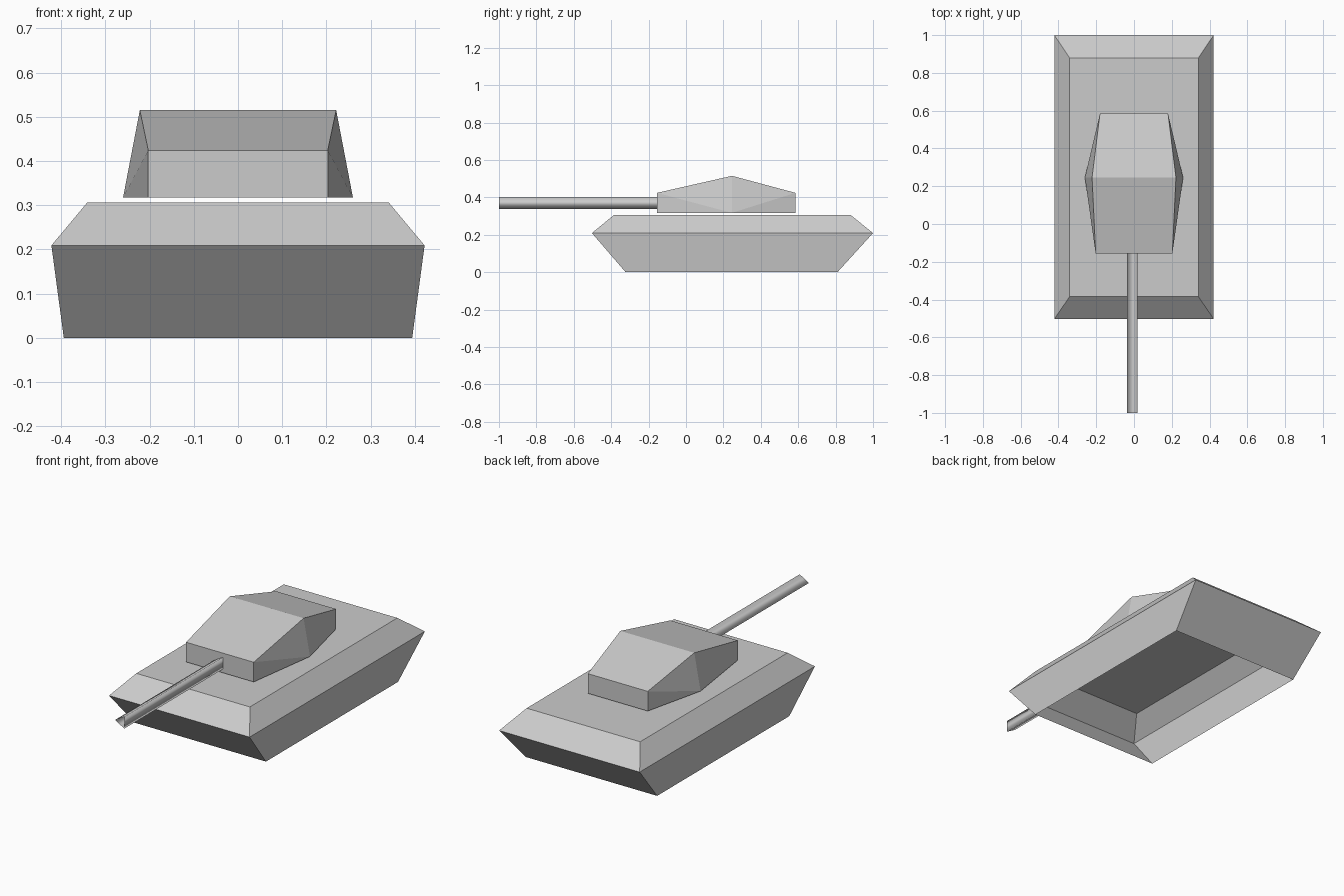
import bpy
import bmesh
import math

cube = bpy.data.objects.get("Cube")
if cube:
    bpy.data.objects.remove(cube, do_unlink=True)

grey = bpy.data.materials.new("plain grey")
grey.use_nodes = True
colour = (0.6, 0.6, 0.6, 1)
grey.diffuse_color = colour
grey.node_tree.nodes["Principled BSDF"].inputs["Base Color"].default_value = colour


def finish(name, bm, smooth=False):
    """Turn a bmesh into a named grey object."""
    for face in bm.faces:
        face.smooth = smooth
    mesh = bpy.data.meshes.new(name)
    bm.to_mesh(mesh)
    bm.free()
    mesh.materials.append(grey)
    obj = bpy.data.objects.new(name, mesh)
    bpy.context.collection.objects.link(obj)
    return obj


def add_ring(bm, points):
    return [bm.verts.new(p) for p in points]


def bridge(bm, a, b):
    """Join two closed rings with quads."""
    n = len(a)
    for i in range(n):
        j = (i + 1) % n
        bm.faces.new((a[i], a[j], b[j], b[i]))


# Hull: rectangular rings from the open underside up to the deck
bm = bmesh.new()
rings = []
for half, front, back, z in ((0.394, -0.323, 0.81, 0),
                             (0.422, -0.503, 1.0, 0.209),
                             (0.341, -0.385, 0.88, 0.306)):
    rings.append(add_ring(bm, ((-half, front, z), (half, front, z),
                               (half, back, z), (-half, back, z))))
bridge(bm, rings[0], rings[1])
bridge(bm, rings[1], rings[2])
bm.faces.new(rings[2])
finish("hull", bm)

# Turret: three stations along y, open underneath and widest at the ridge
bm = bmesh.new()
base = 0.317
stations = []
for y, low, high, top in ((-0.155, 0.203, 0.203, 0.424),
                          (0.246, 0.26, 0.222, 0.515),
                          (0.585, 0.18, 0.18, 0.424)):
    stations.append(add_ring(bm, ((-low, y, base), (-high, y, top),
                                  (high, y, top), (low, y, base))))
front, ridge, rear = stations
bm.faces.new(front)
bm.faces.new(rear)
for end in (front, rear):
    bm.faces.new((end[1], end[2], ridge[2], ridge[1]))
    for low, high in ((0, 1), (3, 2)):
        bm.faces.new((end[low], end[high], ridge[low]))
        bm.faces.new((end[high], ridge[high], ridge[low]))
bmesh.ops.recalc_face_normals(bm, faces=bm.faces)
finish("turret", bm)

# Gun barrel: smooth three-sided open tube
bm = bmesh.new()
radius = 0.037
ends = []
for y in (-1.0, -0.155):
    ends.append(add_ring(bm, [(-0.001 - radius * math.cos(a), y,
                               0.369 + radius * math.sin(a))
                              for a in (math.tau * i / 3 for i in range(3))]))
bridge(bm, ends[0], ends[1])
bmesh.ops.recalc_face_normals(bm, faces=bm.faces)
finish("gun_barrel", bm, smooth=True)
